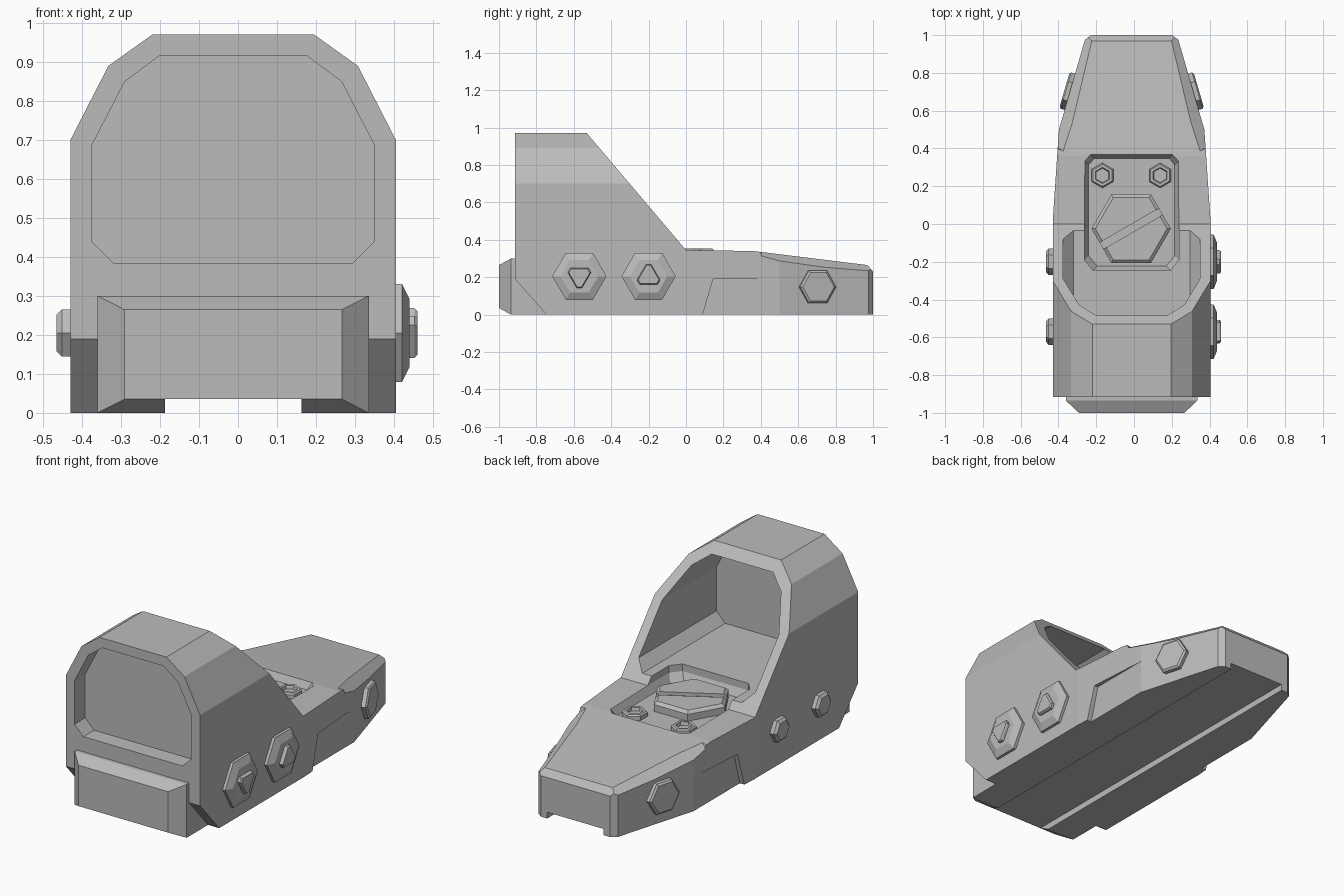
import bpy, bmesh, math
from mathutils import Vector, Matrix

if "Cube" in bpy.data.objects:
    bpy.data.objects.remove(bpy.data.objects["Cube"])

CX = -0.0125  # centre plane of the housing
HEX = [i * 60 for i in range(6)]

grey = bpy.data.materials.new("housing grey")
grey.use_nodes = True
grey.diffuse_color = (0.5, 0.5, 0.5, 1)
grey.node_tree.nodes["Principled BSDF"].inputs["Base Color"].default_value = (0.5, 0.5, 0.5, 1)


def finish(name, bm):
    bmesh.ops.recalc_face_normals(bm, faces=bm.faces)
    mesh = bpy.data.meshes.new(name)
    bm.to_mesh(mesh)
    bm.free()
    mesh.materials.append(grey)
    obj = bpy.data.objects.new(name, mesh)
    bpy.context.collection.objects.link(obj)
    return obj


def loft(name, rings):
    """Skin a list of equal-length point rings and cap both ends."""
    bm = bmesh.new()
    loops = [[bm.verts.new(p) for p in ring] for ring in rings]
    n = len(loops[0])
    for a, b in zip(loops, loops[1:]):
        for i in range(n):
            j = (i + 1) % n
            bm.faces.new((a[i], a[j], b[j], b[i]))
    bm.faces.new(loops[0])
    bm.faces.new(loops[-1])
    return finish(name, bm)


def prism(name, pts, axis, lo, hi):
    """Extrude a 2D outline along the x, y or z axis."""
    place = {"x": lambda p, t: (t + CX, p[0], p[1]),
             "y": lambda p, t: (p[0] + CX, t, p[1]),
             "z": lambda p, t: (p[0] + CX, p[1], t)}[axis]
    return loft(name, [[place(p, t) for p in pts] for t in (lo, hi)])


def mirrored(half):
    """Complete a symmetrical outline from its +x half."""
    return half + [(-x, v) for x, v in reversed(half)]


def turned(name, rings, origin, normal=(0, 0, 1), angles=HEX):
    """Faceted knob from (radius, height) rings standing on a surface."""
    d = Vector(normal).normalized()
    up = Vector((0, 1, 0)) if d.z > 0.9 else Vector((0, 0, 1))
    u = up.cross(d)
    rot = Matrix((u, up, d)).transposed()
    return loft(name, [[Vector(origin) + rot @ Vector((r * math.cos(math.radians(a)),
                        r * math.sin(math.radians(a)), h)) for a in angles] for r, h in rings])


def boolean(obj, cutter, operation="DIFFERENCE", keep=False):
    mod = obj.modifiers.new("cut", "BOOLEAN")
    mod.operation, mod.object, mod.solver = operation, cutter, "EXACT"
    bpy.context.view_layer.objects.active = obj
    bpy.ops.object.modifier_apply(modifier=mod.name)
    if not keep:
        bpy.data.objects.remove(cutter)


# Housing: side profile trimmed by the hood section and the tapering plan
housing = prism("housing", [(-.745, 0), (-.915, .19), (-.915, .97), (-.53, .97), (0, .345),
                            (.36, .34), (.97, .265), (1, .23), (1, 0)], "x", -.6, .6)
section = mirrored([(.4175, -.1), (.4175, .7), (.32, .89), (.208, .97), (.124, 1.03)])
boolean(housing, prism("section", section, "y", -1.3, 1.3), "INTERSECT")
plan = mirrored([(.5, -1.2), (.385, .5), (.2475, .975), (.15, 1.05)])
boolean(housing, prism("plan", plan, "z", -.2, 1.2), "INTERSECT")

# Window: a recess in front and an open tunnel behind, leaving the lens between
window = mirrored([(.308, .385), (.363, .44), (.363, .685), (.278, .85), (.19, .915)])
for lo, hi in ((-1.1, -.82), (-.77, .2)):
    boolean(housing, prism("window_cut", window, "y", lo, hi))

# Tapered tray for the battery cap
def tray(s):
    return mirrored([(.205 - s, -.245 + s), (.25 - s, -.19 + s), (.25 - s, .335 - s), (.22 - s, .37 - s)])
boolean(housing, loft("tray_cut", [[(x + CX, y, z) for x, y in tray(s)]
                                   for s, z in ((.022, .3), (0, .345), (0, .45))]))

for side in (-1, 1):
    # Chamfer along the rear top edge
    a, b = Vector((.352, .355, .345)), Vector((.2, 1.02, .258))
    out = Vector((.04, 0, -.032))
    lift = Vector((.15, 0, .19))
    quad = [a - out, b - out, b + out * 3, a + out * 3 + Vector((0, .1, 0))]
    rings = [[Vector((side * p.x + CX, p.y, p.z)) for p in ring]
             for ring in (quad, [p + lift for p in quad])]
    boolean(housing, loft("chamfer_cut", rings))
    # Shallow grip relief low on the flank
    relief = [(.075, -.05), (.145, .19), (.6, .19), (.6, -.05)]
    boolean(housing, prism("relief_cut", relief, "x", *sorted((side * .385, side * .6))))

# Front lip with chamfered face
def rect(w, lo, hi, y):
    return [(CX + x * w, y, z) for x, z in ((-1, lo), (1, lo), (1, hi), (-1, hi))]
lip = loft("front_lip", [rect(.279, .035, .265, -1), rect(.348, 0, .3, -.935), rect(.348, 0, .3, -.745)])

# Mounting channel along the underside
channel = prism("channel_cut", [(-.175, -.1), (.175, -.1), (.175, .035), (-.175, .035)], "y", -1.2, 1.2)
boolean(housing, channel, keep=True)
boolean(lip, channel)

# Battery cap with coin slot
cap = turned("battery_cap", [(.21, .29), (.21, .338), (.19, .353)], (-.015, -.025, 0))
slot = prism("slot_cut", [(-.3, -.02), (.3, -.02), (.3, .02), (-.3, .02)], "z", .335, .4)
slot.data.transform(Matrix.Translation((-.015, -.025, 0)) @ Matrix.Rotation(math.radians(30), 4, "Z")
                    @ Matrix.Translation((-CX, 0, 0)))
boolean(cap, slot)

# Socket screws in the tray
for i, x in enumerate((-.167, .138)):
    turned(f"tray_screw_{i + 1}", [(.066, -.01), (.066, .022), (.058, .03), (.043, .03), (.038, .012)],
           (x, .257, .3), angles=[a + 30 for a in HEX])

# Adjustment buttons with raised arrows on the left, plain bolts on the right
for name, y, turn in (("down", -.57, -90), ("up", -.2, 90)):
    turned(f"{name}_button", [(.145, -.01), (.145, .016), (.1, .035)], (CX + .4175, y, .205), (1, 0, 0))
    arrow = [turn + k * 120 + s for k in range(3) for s in (-12, 12)]
    turned(f"{name}_arrow", [(.065, .03), (.065, .048), (.058, .055)],
           (CX + .4175, y, .205), (1, 0, 0), arrow)
    turned(f"{name}_side_bolt", [(.07, -.01), (.07, .022), (.055, .035)],
           (CX - .4175, y, .205), (-1, 0, 0))

# Rear bolts on both tapering flanks
for side, label in ((1, "left"), (-1, "right")):
    turned(f"{label}_rear_bolt", [(.1, -.01), (.1, .022), (.088, .03)],
           (CX + side * .327, .7, .148), (side * .96, .28, 0))
